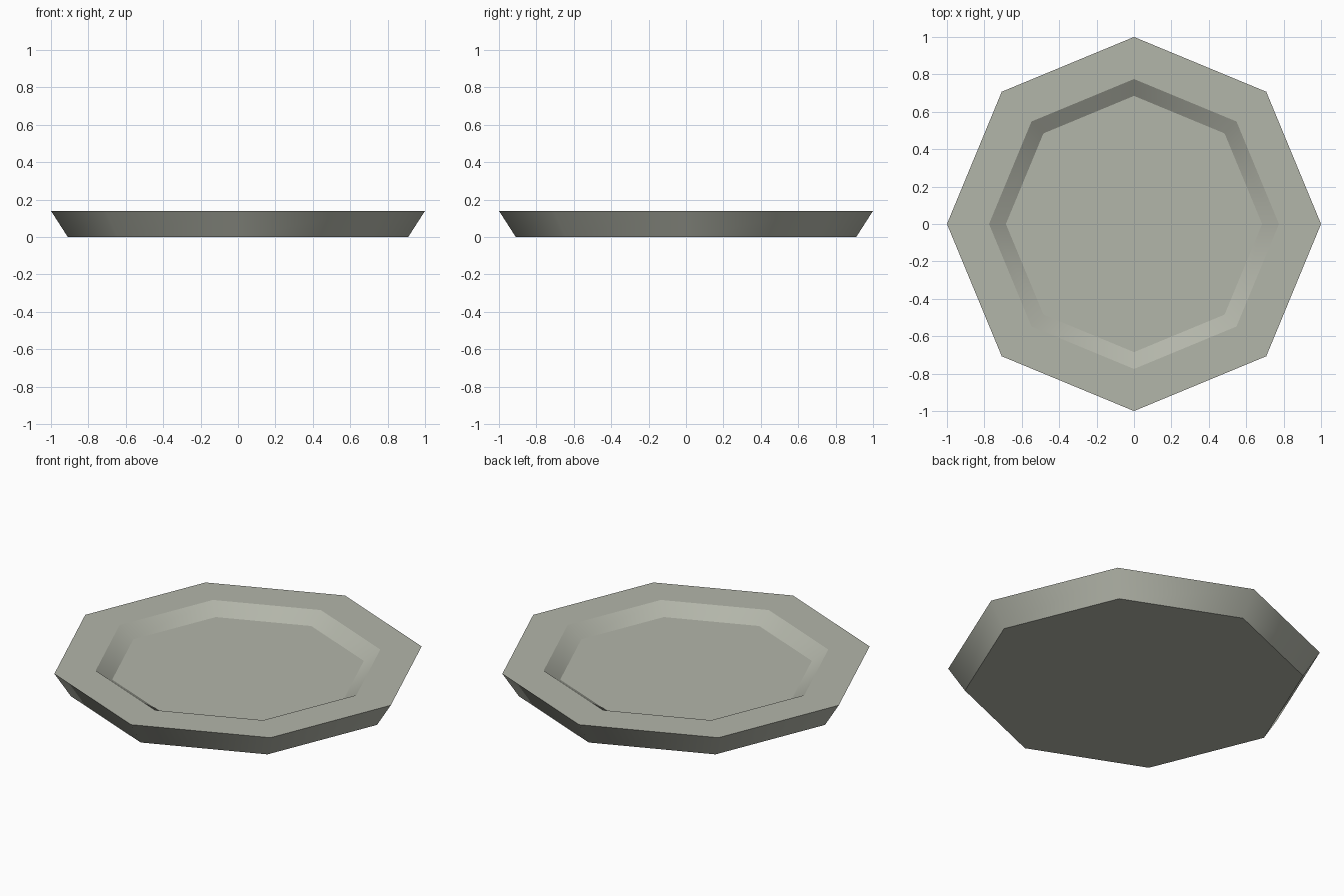
import bpy, bmesh, math

if "Cube" in bpy.data.objects:
    bpy.data.objects.remove(bpy.data.objects["Cube"])

SIDES = 8
# (radius, height) from underside, up the outer wall, over the rim, down to the floor
PROFILE = [(0.91, 0.0), (1.0, 0.14), (0.775, 0.14), (0.685, 0.08)]

stone = bpy.data.materials.new("pale_grey_green")
stone.diffuse_color = (0.45, 0.465, 0.40, 1.0)
stone.use_nodes = True
stone.node_tree.nodes["Principled BSDF"].inputs["Base Color"].default_value = stone.diffuse_color

bm = bmesh.new()
rings = [[bm.verts.new((r * math.cos(2 * math.pi * i / SIDES),
                        r * math.sin(2 * math.pi * i / SIDES), z))
          for i in range(SIDES)] for r, z in PROFILE]

# Outer wall, flat rim and sloping inner wall
for k in range(len(rings) - 1):
    a, b = rings[k], rings[k + 1]
    for i in range(SIDES):
        j = (i + 1) % SIDES
        face = bm.faces.new((a[i], a[j], b[j], b[i]))
        face.smooth = k != 1

# Underside and recessed floor
bm.faces.new(rings[0][::-1])
bm.faces.new(rings[-1])

# Keep the ring edges crisp while the walls shade smoothly around
for ring in rings:
    for i in range(SIDES):
        edge = bm.edges.get((ring[i], ring[(i + 1) % SIDES]))
        edge.smooth = False

bmesh.ops.recalc_face_normals(bm, faces=bm.faces)
mesh = bpy.data.meshes.new("octagonal_dish")
bm.to_mesh(mesh)
bm.free()
mesh.materials.append(stone)
dish = bpy.data.objects.new("octagonal_dish", mesh)
bpy.context.collection.objects.link(dish)
